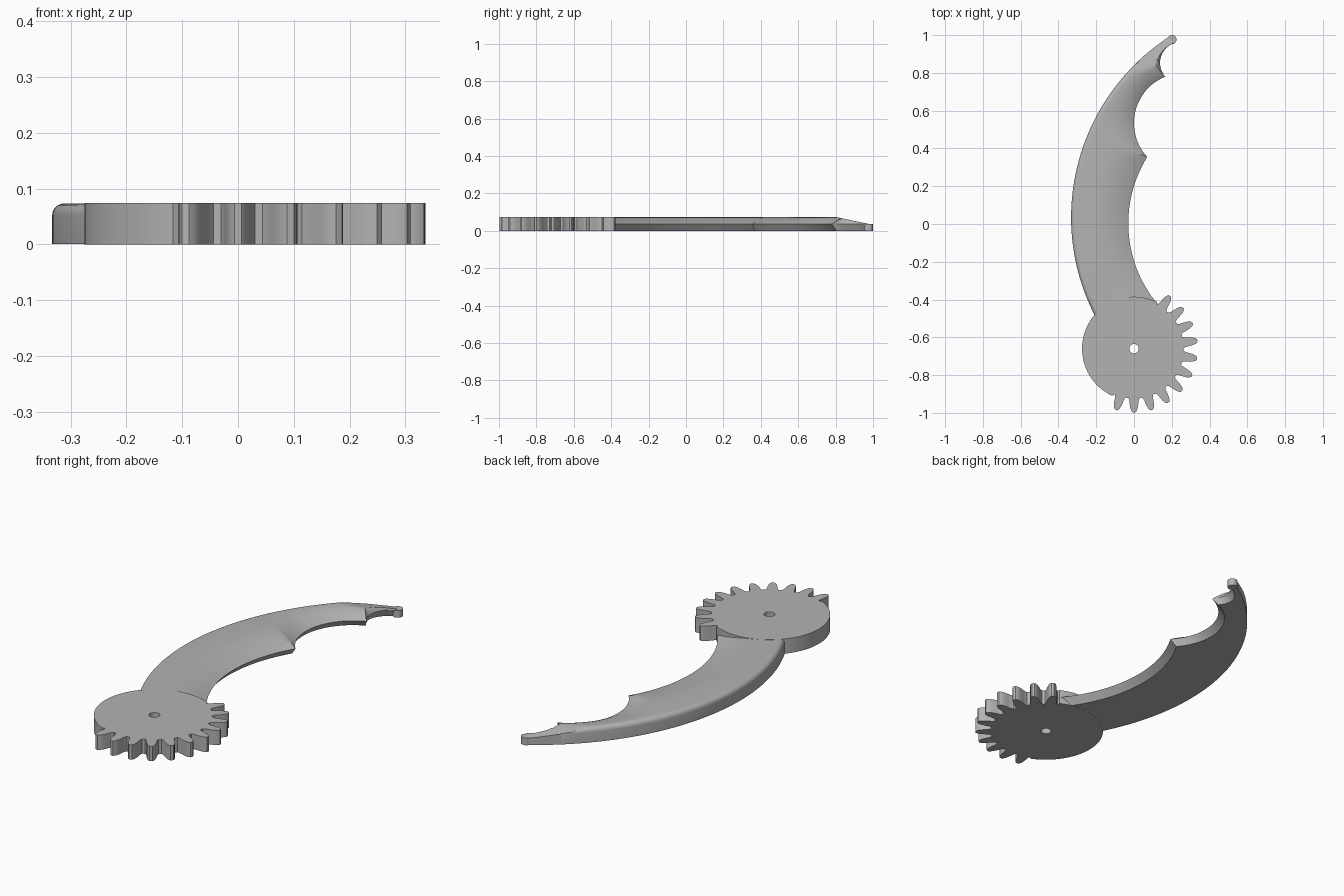
import bpy, bmesh, math
from mathutils import Vector

cube = bpy.data.objects.get("Cube")
if cube:
    bpy.data.objects.remove(cube, do_unlink=True)

T = 0.074                                # overall thickness
HUB = Vector((0, -0.66))                 # gear centre
BACK, BACK_R = Vector((0.807, 0.035)), 1.14   # circle of the blade's back

steel = bpy.data.materials.new("plain_grey")
steel.use_nodes = True
GREY = (0.45, 0.45, 0.45, 1)
steel.diffuse_color = GREY
steel.node_tree.nodes["Principled BSDF"].inputs["Base Color"].default_value = GREY


def finish(bm, name, angle=30):
    bmesh.ops.recalc_face_normals(bm, faces=bm.faces)
    mesh = bpy.data.meshes.new(name)
    bm.to_mesh(mesh)
    bm.free()
    mesh.materials.append(steel)
    ob = bpy.data.objects.new(name, mesh)
    bpy.context.collection.objects.link(ob)
    bpy.ops.object.select_all(action='DESELECT')
    ob.select_set(True)
    bpy.context.view_layer.objects.active = ob
    bpy.ops.object.shade_smooth_by_angle(angle=math.radians(angle))
    return ob


def polar(c, r, deg):
    a = math.radians(deg)
    return c + Vector((math.cos(a), math.sin(a))) * r


def arc(a, b, c, n):
    """Points on the circular arc from a through b to c."""
    a, b, c = Vector(a), Vector(b), Vector(c)
    u, v = b - a, c - a
    d = 2 * u.cross(v)
    o = a + Vector((v.y * u.dot(u) - u.y * v.dot(v),
                    u.x * v.dot(v) - v.x * u.dot(u))) / d
    start = math.atan2(a.y - o.y, a.x - o.x)
    sweep = (math.atan2(c.y - o.y, c.x - o.x) - start) % math.tau
    if d < 0:
        sweep -= math.tau
    r = (a - o).length
    return [polar(o, r, math.degrees(start + sweep * i / n)) for i in range(n + 1)]


def plate(name, loops, height):
    """Extrude an outline, with optional holes, up from the ground."""
    bm = bmesh.new()
    edges = []
    for loop in loops:
        vs = [bm.verts.new((p.x, p.y, 0)) for p in loop]
        edges += [bm.edges.new((v, vs[i - 1])) for i, v in enumerate(vs)]
    bmesh.ops.triangle_fill(bm, edges=edges, use_beauty=True)
    ext = bmesh.ops.extrude_face_region(bm, geom=bm.faces[:], use_keep_orig=True)
    top = [g for g in ext["geom"] if isinstance(g, bmesh.types.BMVert)]
    bmesh.ops.translate(bm, verts=top, vec=(0, 0, height))
    return finish(bm, name)


# Gear: eleven rounded teeth, plain rim on the rest, centre hole
tooth = [(0.263, 6.6), (0.275, 5.2), (0.295, 4.4), (0.315, 3.5), (0.33, 2.4), (0.338, 1.1)]
outline = []
for k in range(11):
    mid = -106.2 + 16.2 * k
    outline += [polar(HUB, r, mid - a) for r, a in tooth]
    outline += [polar(HUB, r, mid + a) for r, a in reversed(tooth)]
outline += [polar(HUB, 0.275, 64 + 181 * i / 60) for i in range(61)]
hole = [polar(HUB, 0.025, 360 * i / 32) for i in range(32)]
plate("gear", [outline, hole], T)

# Blade: inner edge with two scallops, lofted to the curved back
inner = arc((0.13, -0.43), (-0.03, 0.0), (0.07, 0.355), 32)
inner += arc((0.07, 0.355), (0, 0.53), (0.165, 0.78), 28)[1:]
inner += arc((0.165, 0.78), (0.138, 0.855), (0.21, 0.957), 18)[1:]


def section(width):
    """Distance from the back and height, around one cross-section."""
    r = 0.022
    top = T - 0.0004
    pts = [(0, 0.0004)]
    for i in range(6):
        a = math.pi / 2 * i / 5
        pts.append((r - r * math.cos(a), top - r + r * math.sin(a)))
    slope = min(0.18, width - r - 0.003)
    for i in range(11):
        k = i / 10
        pts.append((width - slope * (1 - k), top - (top - 0.036) * k * k))
    pts.append((width - min(0.03, 0.35 * width), 0.0004))
    return pts


bm = bmesh.new()
rings = []
for p in inner:
    out = (p - BACK).normalized()
    ring = []
    for d, z in section(BACK_R - (p - BACK).length):
        q = BACK + out * (BACK_R - d)
        z = min(z, T - 0.21 * (q.y - 0.8))      # tip slopes down
        ring.append(bm.verts.new((q.x, q.y, z)))
    rings.append(ring)
for a, b in zip(rings, rings[1:]):
    for i in range(len(a)):
        bm.faces.new((a[i - 1], a[i], b[i], b[i - 1]))
bm.faces.new(rings[0])
bm.faces.new(rings[-1])
finish(bm, "blade")

# Rounded end of the hook
TIP = Vector((0.201, 0.976))
plate("blade_tip", [[polar(TIP, 0.024, 15 * i) for i in range(24)]], 0.036)
